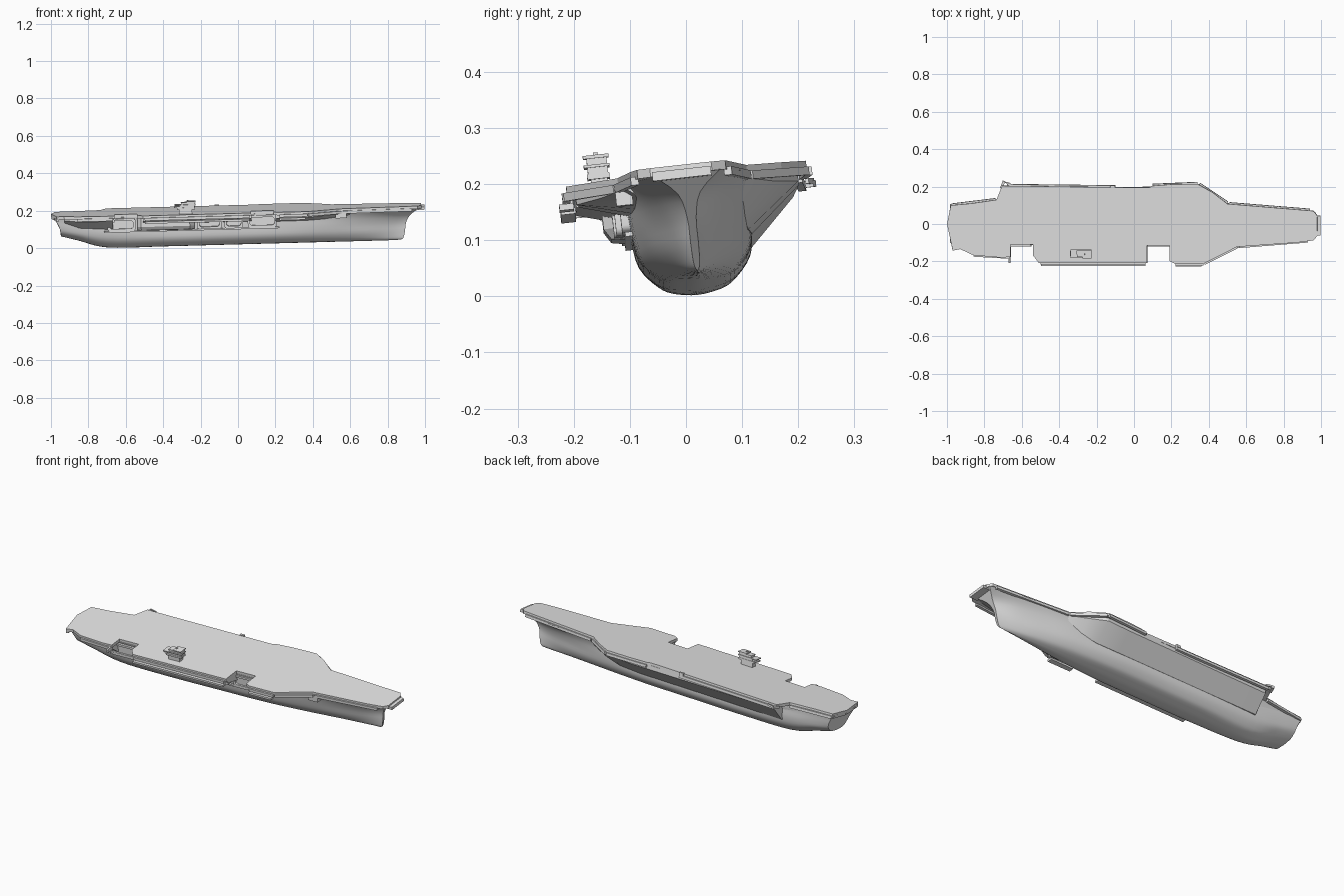
import bpy, bmesh, math
from mathutils import Matrix, Vector

cube = bpy.data.objects.get("Cube")
if cube:
    bpy.data.objects.remove(cube, do_unlink=True)

grey = bpy.data.materials.new("ship grey")
grey.use_nodes = True
grey.diffuse_color = (0.8, 0.8, 0.8, 1)
grey.node_tree.nodes["Principled BSDF"].inputs["Base Color"].default_value = (0.8, 0.8, 0.8, 1)

# The ship is designed with its deck on z = 0, then pitched and heeled slightly
POSE = (Matrix.Translation((0, 0, 0.209)) @ Matrix.Rotation(-0.027, 4, 'Y')
        @ Matrix.Rotation(0.11, 4, 'X'))


def finish(bm, name, angle=None):
    bmesh.ops.recalc_face_normals(bm, faces=bm.faces)
    bm.transform(POSE)
    mesh = bpy.data.meshes.new(name)
    bm.to_mesh(mesh)
    bm.free()
    mesh.materials.append(grey)
    ob = bpy.data.objects.new(name, mesh)
    bpy.context.collection.objects.link(ob)
    if angle:
        bpy.ops.object.select_all(action='DESELECT')
        ob.select_set(True)
        bpy.context.view_layer.objects.active = ob
        bpy.ops.object.shade_smooth_by_angle(angle=math.radians(angle))
    return ob


def loft(name, rings, angle=None):
    """Skin closed rings of points and cap both ends."""
    bm = bmesh.new()
    vs = [[bm.verts.new(p) for p in r] for r in rings]
    n = len(vs[0])
    for a, b in zip(vs, vs[1:]):
        for i in range(n):
            j = (i + 1) % n
            bm.faces.new((a[i], a[j], b[j], b[i]))
    bm.faces.new(vs[0])
    bm.faces.new(vs[-1])
    return finish(bm, name, angle)


def slab(name, outline, z0, z1):
    return loft(name, [[(x, y, z) for x, y in outline] for z in (z0, z1)])


def box(name, x0, x1, y0, y1, z0, z1):
    return slab(name, [(x0, y0), (x1, y0), (x1, y1), (x0, y1)], z0, z1)


def strip(name, a, b, width, z0, z1):
    a, b = Vector(a), Vector(b)
    d = (b - a).normalized() * width / 2
    s = Vector((-d.y, d.x))
    return slab(name, [a - s, b - s, b + s, a + s], z0, z1)


def refine(rows, steps):
    """Smoothly interpolate between rows of points."""
    out = []
    for k in range(len(rows) - 1):
        p = [rows[max(k - 1, 0)], rows[k], rows[k + 1], rows[min(k + 2, len(rows) - 1)]]
        for s in range(steps):
            t = s / steps
            out.append([0.5 * (2 * b + (c - a) * t + (2 * a - 5 * b + 4 * c - d) * t * t
                               + (3 * b - a - 3 * c + d) * t ** 3)
                        for a, b, c, d in zip(*p)])
    return out + [rows[-1]]


# Hull: x at keel, x at deck, keel height, half widths from keel to deck
LEVELS = (0, 0.04, 0.12, 0.3, 0.55, 0.8, 1)
STATIONS = [
    (-0.95, -0.985, -0.12, (0, .045, .065, .085, .095, .10, .105)),
    (-0.86, -0.87, -0.145, (0, .045, .065, .09, .10, .105, .11)),
    (-0.70, -0.70, -0.188, (0, .04, .065, .092, .105, .108, .113)),
    (-0.40, -0.40, -0.19, (0, .05, .075, .10, .108, .112, .116)),
    (-0.10, -0.10, -0.19, (0, .05, .075, .10, .108, .112, .116)),
    (0.20, 0.20, -0.19, (0, .048, .073, .098, .107, .112, .116)),
    (0.45, 0.45, -0.19, (0, .035, .058, .08, .092, .10, .112)),
    (0.64, 0.66, -0.19, (0, .022, .038, .055, .065, .08, .102)),
    (0.78, 0.83, -0.19, (0, .012, .02, .03, .038, .055, .088)),
    (0.865, 0.972, -0.188, (0, .004, .006, .007, .008, .02, .06)),
]
rows = []
for xk, xd, zk, widths in STATIONS:
    row = []
    for f, w in zip(LEVELS, widths):
        row.append(Vector((xk + (xd - xk) * f ** 2.5, w, zk + (-0.015 - zk) * f)))
    rows.append(row)
for i, dx in enumerate((0, .012, .018, .02, .008, -.002, 0)):
    rows[-1][i].x += dx
rows = refine(rows, 5)
rows = list(zip(*refine(list(zip(*rows)), 3)))
rings = []
for row in rows:
    port = [Vector((p.x, max(p.y, 0), max(p.z, -0.19))) for p in row]
    rings.append(port + [Vector((p.x, -p.y, p.z)) for p in reversed(port[1:])])
loft("hull", rings, 40)

# Flight deck with angled port side and two starboard lift notches
DECK = [(-1.0, 0), (-.98, .10), (-.87, .11), (-.735, .13), (-.705, .205), (.08, .195),
        (.1, .205), (.2, .213), (.34, .215), (.42, .17), (.5, .108), (.96, .07),
        (.98, .045), (.98, -.065), (.96, -.088), (.87, -.10), (.55, -.123), (.37, -.215),
        (.22, -.215), (.19, -.2), (.19, -.115), (.07, -.115), (.07, -.21), (-.51, -.21),
        (-.54, -.17), (-.54, -.11), (-.66, -.11), (-.66, -.178), (-.72, -.18),
        (-.86, -.168), (-.93, -.135), (-.97, -.143)]
slab("flight_deck", DECK, -0.016, 0)
box("bow_platform", .95, .998, -.062, .043, -.024, -.008)


# Sloped overhangs carrying the deck: (x, outer y, edge z, foot y, foot z)
def overhang(name, side, sections):
    loft(name, [[(x, side * .08, -.014), (x, side * y, -.014), (x, side * y, ze),
                 (x, side * yf, zf), (x, side * .08, zf)]
                for x, y, ze, yf, zf in sections], 20)


overhang("port_sponson", 1, [
    (-.68, .188, -.035, .106, -.115), (.2, .198, -.038, .106, -.115),
    (.33, .198, -.034, .1, -.11), (.42, .155, -.032, .092, -.09), (.52, .1, -.022, .085, -.05)])
overhang("starboard_main_sponson", -1, [
    (-.51, .2, -.03, .112, -.055), (.07, .2, -.03, .112, -.055)])
overhang("starboard_forward_sponson", -1, [
    (.2, .195, -.035, .11, -.06), (.36, .2, -.034, .104, -.06),
    (.46, .158, -.03, .098, -.055), (.6, .11, -.022, .085, -.04)])
overhang("starboard_quarter_sponson", -1, [
    (-.93, .122, -.024, .1, -.04), (-.85, .158, -.03, .1, -.07), (-.67, .168, -.03, .11, -.08)])
overhang("port_quarter_sponson", 1, [
    (-.95, .098, -.03, .098, -.05), (-.68, .122, -.03, .106, -.06)])

# Catwalks hanging just below the deck edge
WALKS = {
    "port_bow": ((.51, .108), (.94, .073)), "starboard_bow": ((.56, -.124), (.93, -.094)),
    "port_side": ((-.68, .206), (-.1, .199)), "port_forward": ((.1, .207), (.34, .217)),
    "port_shoulder": ((.35, .213), (.5, .112)), "port_stern": ((-.975, .101), (-.74, .13)),
    "starboard_side": ((-.5, -.212), (.06, -.212)), "starboard_forward": ((.22, -.217), (.37, -.217)),
    "starboard_shoulder": ((.375, -.215), (.55, -.126)), "starboard_quarter": ((-.86, -.17), (-.67, -.181)),
    "transom_port": ((-.99, .005), (-.975, .095)), "transom_starboard": ((-.99, -.005), (-.965, -.14)),
}
for part, (a, b) in WALKS.items():
    strip(part + "_catwalk", a, b, .014, -.026, -.011)
for i, (a, b) in enumerate([((-.5, -.215), (.06, -.215)), ((.22, -.218), (.36, -.218))]):
    strip("lower_gallery_%d" % (i + 1), a, b, .026, -.041, -.03)

# Outrigger platforms at the aft corners
strip("port_outrigger", (-.71, .19), (-.695, .229), .014, -.02, -.008)
strip("port_outrigger_rail", (-.70, .226), (-.66, .216), .006, -.014, -.004)
strip("starboard_outrigger", (-.668, -.17), (-.668, -.212), .01, -.03, -.012)


# Rounded hangar doorways along the starboard side
def rounded_ring(x0, x1, z0, z1, y, r=.013):
    pts = []
    for k, (cx, cz) in enumerate([(x1 - r, z1 - r), (x0 + r, z1 - r), (x0 + r, z0 + r), (x1 - r, z0 + r)]):
        for s in range(5):
            a = math.pi / 2 * (k + s / 4)
            pts.append((cx + r * math.cos(a), y, cz + r * math.sin(a)))
    return pts


for i, (x0, x1, yo) in enumerate([(-.70, -.55, .124), (-.22, -.09, .138), (-.075, .025, .134), (.05, .205, .124)]):
    outer, inner = (x0, x1, -.088, -.022), (x0 + .012, x1 - .012, -.076, -.034)
    loft("hangar_doorway_%d" % (i + 1), [
        rounded_ring(*outer, -.09), rounded_ring(*outer, -yo),
        rounded_ring(*inner, -yo), rounded_ring(*inner, -.115)], 30)

# Starboard side sponson box with sloped underside
loft("side_sponson", [[(x, -.09, -.02), (x, -yo, -.02), (x, -yo, -.066), (x, -yo + .012, -.085), (x, -.09, -.095)]
                      for x, yo in ((-.54, .135), (-.52, .155), (-.26, .155), (-.235, .13))])
box("side_ledge", -.72, .22, -.119, -.09, -.096, -.088)

# Island superstructure, stepped in tiers
box("island_base", -.315, -.245, -.168, -.138, -.002, .03)
box("island_lower_deck", -.325, -.23, -.174, -.134, .024, .034)
box("island_bridge", -.312, -.232, -.172, -.136, .034, .048)
box("island_upper_deck", -.338, -.226, -.178, -.132, .045, .05)
box("island_top_house", -.305, -.23, -.172, -.136, .05, .062)
box("island_roof", -.275, -.226, -.178, -.132, .061, .067)
box("island_aft_platform", -.342, -.31, -.168, -.142, .034, .04)
box("island_mast", -.27, -.262, -.159, -.151, .066, .072)

# Small deck edge fittings
box("port_landing_light", -.125, -.10, .195, .207, -.01, .005)
box("starboard_bow_mount", .52, .58, -.13, -.10, -.05, -.02)
